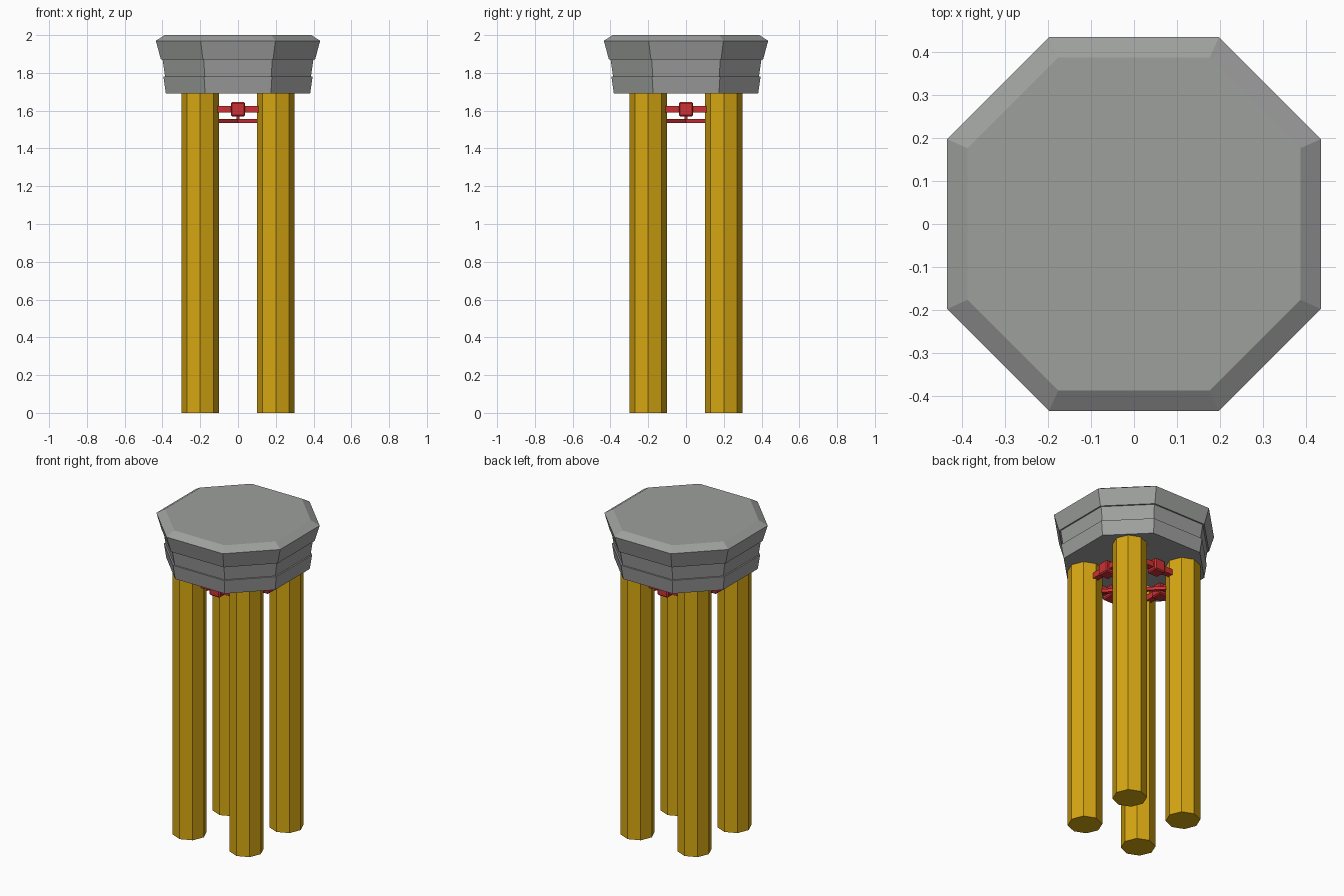
import bpy, bmesh, math
from mathutils import Matrix, Vector

if "Cube" in bpy.data.objects:
    bpy.data.objects.remove(bpy.data.objects["Cube"])


def material(name, rgb):
    m = bpy.data.materials.new(name)
    m.diffuse_color = (*rgb, 1)
    m.use_nodes = True
    m.node_tree.nodes["Principled BSDF"].inputs["Base Color"].default_value = m.diffuse_color
    return m


GREY = material("seat grey", (0.34, 0.35, 0.34))
GOLD = material("leg gold", (0.67, 0.38, 0.006))
RED = material("brace red", (0.62, 0.03, 0.035))


def finish(bm, name, mat):
    bmesh.ops.recalc_face_normals(bm, faces=bm.faces)
    me = bpy.data.meshes.new(name)
    bm.to_mesh(me)
    bm.free()
    me.materials.append(mat)
    ob = bpy.data.objects.new(name, me)
    bpy.context.collection.objects.link(ob)
    return ob


def octagon_stack(name, rings, mat):
    """Loft cut-corner squares given as (z, half width)."""
    bm = bmesh.new()
    loops = []
    for z, h in rings:
        c = h * 0.455
        pts = [(h, -c), (h, c), (c, h), (-c, h), (-h, c), (-h, -c), (-c, -h), (c, -h)]
        loops.append([bm.verts.new((x, y, z)) for x, y in pts])
    for a, b in zip(loops, loops[1:]):
        for i in range(8):
            j = (i + 1) % 8
            bm.faces.new((a[i], a[j], b[j], b[i]))
    bm.faces.new(loops[0][::-1])
    bm.faces.new(loops[-1])
    return finish(bm, name, mat)


def box(name, size, loc, mat, turn=0.0, bevel=0.0):
    bm = bmesh.new()
    bmesh.ops.create_cube(bm, size=1, matrix=Matrix.Translation(loc)
                          @ Matrix.Rotation(turn, 4, 'Z') @ Matrix.Diagonal((*size, 1)))
    if bevel:
        bmesh.ops.bevel(bm, geom=bm.edges[:], offset=bevel, segments=1,
                        affect='EDGES', profile=0.5)
    return finish(bm, name, mat)


# Seat: three flared tiers
octagon_stack("seat_lower_tier", [(1.69, 0.382), (1.78, 0.395)], GREY)
octagon_stack("seat_middle_tier", [(1.78, 0.386), (1.87, 0.399)], GREY)
octagon_stack("seat_top_tier", [(1.87, 0.408), (1.97, 0.435), (2.0, 0.388)], GREY)

# Four eight-sided legs
for side, x in (("left", -0.2), ("right", 0.2)):
    for end, y in (("front", -0.2), ("back", 0.2)):
        bm = bmesh.new()
        bmesh.ops.create_cone(bm, cap_ends=True, segments=8, radius1=0.1, radius2=0.1,
                              depth=1.69, matrix=Matrix.Translation((x, y, 0.845)))
        finish(bm, f"{end}_{side}_leg", GOLD)

# Rails between neighbouring legs, each with a block in the middle
for i, side in enumerate(("front", "right", "back", "left")):
    a = i * math.pi / 2
    p = Matrix.Rotation(a, 3, 'Z') @ Vector((0, -0.2, 1.607))
    box(f"{side}_rail", (0.24, 0.036, 0.036), p, RED, a)
    box(f"{side}_block", (0.076, 0.076, 0.076), p, RED, a, 0.007)

# Diagonal cross brace below the rails, with a centre pin
for name, a in (("cross_brace_a", math.pi / 4), ("cross_brace_b", -math.pi / 4)):
    box(name, (0.42, 0.02, 0.02), (0, 0, 1.545), RED, a)
box("centre_pin", (0.016, 0.016, 0.05), (0, 0, 1.56), RED)
